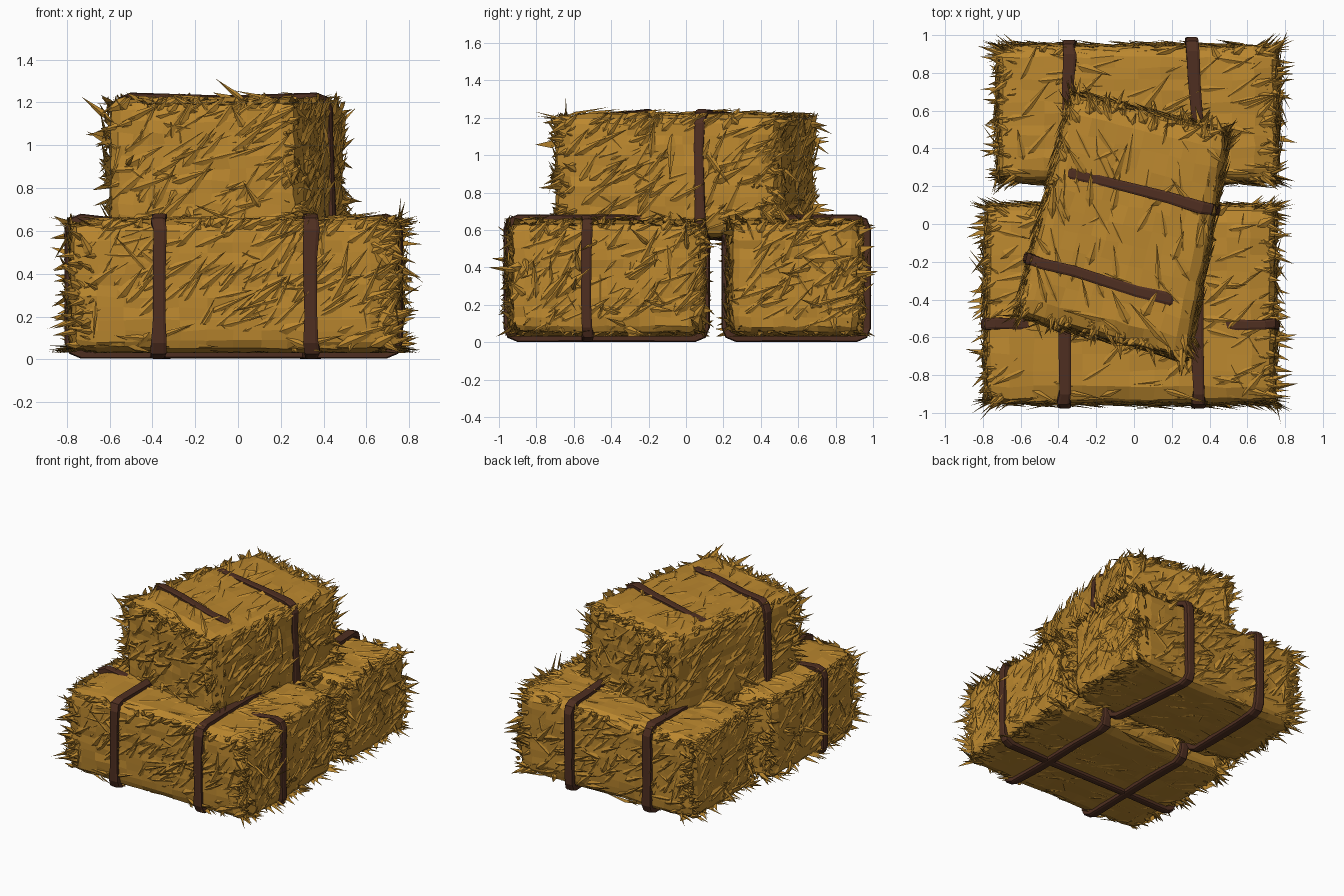
import bpy, bmesh, math, random
from mathutils import Vector, Matrix

if "Cube" in bpy.data.objects:
    bpy.data.objects.remove(bpy.data.objects["Cube"])

random.seed(7)
U = random.uniform


def material(name, rgb):
    m = bpy.data.materials.new(name)
    m.diffuse_color = (*rgb, 1)
    m.use_nodes = True
    m.node_tree.nodes["Principled BSDF"].inputs["Base Color"].default_value = m.diffuse_color
    return m


STRAW = material("golden straw", (0.50, 0.245, 0.028))
LEATHER = material("dark brown strap", (0.078, 0.028, 0.015))


def finish(bm, name, mat, M, floor=None):
    bmesh.ops.recalc_face_normals(bm, faces=bm.faces)
    bm.transform(M)
    if floor is not None:
        for v in bm.verts:
            v.co.z = max(v.co.z, floor)
    me = bpy.data.meshes.new(name)
    bm.to_mesh(me)
    bm.free()
    me.materials.append(mat)
    ob = bpy.data.objects.new(name, me)
    bpy.context.collection.objects.link(ob)
    return ob


def blade(bm, base, direction, normal, length, width):
    """Straw stalk: a long double pyramid with a triangular section."""
    d = direction.normalized()
    s = d.cross(normal)
    if s.length < 0.05:
        s = d.orthogonal()
    s.normalize()
    n = s.cross(d).normalized()
    mid = base + d * length * U(0.25, 0.4)
    ring = [bm.verts.new(mid + s * width / 2), bm.verts.new(mid - s * width / 2),
            bm.verts.new(mid + n * width * 0.28)]
    a, b = bm.verts.new(base), bm.verts.new(base + d * length)
    for i in range(3):
        p, q = ring[i], ring[(i + 1) % 3]
        bm.faces.new((a, p, q))
        bm.faces.new((b, q, p))


def bale(name, M, half, floor=None, flare=0.0):
    """Rounded lumpy block, long axis on local x, covered with stalks."""
    h = Vector(half)
    bm = bmesh.new()
    bmesh.ops.create_cube(bm, size=2)
    bmesh.ops.subdivide_edges(bm, edges=bm.edges[:], cuts=11, use_grid_fill=True)
    r = 0.085
    for v in bm.verts:
        p = Vector([v.co[i] * h[i] for i in range(3)])
        c = Vector([max(-h[i] + r, min(h[i] - r, p[i])) for i in range(3)])
        v.co = c + (p - c).normalized() * r + Vector((U(-1, 1), U(-1, 1), U(-1, 1))) * 0.007

    up = Vector((0, 0, 1))
    # stalks lying on the six faces, slanting up to the right on the sides
    for axis in range(3):
        for sign in (-1, 1):
            n = Vector((0, 0, 0))
            n[axis] = sign
            t1 = up.cross(n) if axis < 2 else Vector((1, 0, 0))
            t2 = n.cross(t1)
            i, j = [k for k in range(3) if k != axis]
            count = int(h[i] * h[j] * 4 * (200 if axis < 2 else 80))
            for _ in range(count):
                p = n * h[axis]
                p[i], p[j] = U(-0.95, 0.95) * h[i], U(-0.95, 0.95) * h[j]
                ang = U(0.2, 1.15) if axis < 2 else U(-0.3, 0.9)
                if random.random() < 0.12:
                    ang = U(0, 6.28)
                L = U(0.13, 0.3)
                d = t1 * math.cos(ang) + t2 * math.sin(ang)
                # stay on the face: shorten stalks that would overrun its edge
                for k in (i, j):
                    room = h[k] + 0.01 - p[k] * (1 if d[k] > 0 else -1)
                    if abs(d[k]) * L > room:
                        L = max(0.06, room / abs(d[k]))
                blade(bm, p - n * 0.014, d + n * U(0.06, 0.18), n, L, U(0.025, 0.055))

    # bristles around the rims of both end faces
    for sx in (-1, 1):
        for axis, other in ((1, 2), (2, 1)):
            for sign in (-1, 1):
                for _ in range(int(h[other] * 2 * 75)):
                    n = Vector((0, 0, 0))
                    n[axis] = sign
                    p = Vector((sx * (h.x - U(0.04, 0.17)), 0, 0))
                    p[axis] = sign * (h[axis] - 0.035)
                    p[other] = U(-1, 1) * (h[other] - 0.03)
                    d = Vector((sx * U(0.3, 1.0), 0, 0)) + n * U(0.0, 0.5 if axis == 1 else 0.2)
                    d[other] += U(-0.5, 0.5)
                    p -= d.normalized() * 0.02
                    blade(bm, p, d, n, U(0.09, 0.19), U(0.025, 0.045))
        # loose ends poking out of the end face
        for _ in range(int(h.y * h.z * 4 * 60)):
            p = Vector((sx * (h.x - 0.02), U(-0.9, 0.9) * h.y, U(-0.9, 0.9) * h.z))
            blade(bm, p, Vector((sx * U(0.08, 0.35), U(-1, 1), U(-0.6, 1))),
                  Vector((sx, 0, 0)), U(0.1, 0.2), U(0.025, 0.045))

    # stalks running along the four long edges
    for sy in (-1, 1):
        for sz in (-1, 1):
            for _ in range(int(h.x * 2 * 50)):
                p = Vector((U(-0.95, 0.95) * h.x, sy * (h.y - 0.035), sz * (h.z - 0.035)))
                d = Vector((random.choice((-1, 1)) * U(0.4, 1), sy * U(-0.4, 0.2), sz * U(-0.4, 0.15)))
                blade(bm, p, d, Vector((0, sy, sz)), U(0.09, 0.18), U(0.022, 0.042))
    # widen one side toward one end
    for v in bm.verts:
        if v.co.y < 0:
            v.co.y += flare * v.co.y / h.y * (h.x - v.co.x) / (2 * h.x)
    return finish(bm, name, STRAW, M, floor)


def strap(name, M, axis, pos, hu, hv, shift=0.0, roll=0.0, skew=0.0, sag=0.0, width=0.066):
    """Closed band around a bale; axis is the local direction across the band."""
    pts, r = [], 0.075
    for k, (su, sv) in enumerate(((1, 1), (-1, 1), (-1, -1), (1, -1))):
        for s in range(3):
            a = math.radians(90 * k + 45 * s)
            pts.append((su * (hu - r) + r * math.cos(a), sv * (hv - r) + r * math.sin(a)))
        # two wobbling points along each straight run
        for t in (-0.4, 0.4):
            pts.append([(-t * hu, hv - sag), (-hu, -t * hv), (t * hu, -hv), (hu, t * hv)][k])
    bm = bmesh.new()
    rings = []
    R = Matrix.Rotation(roll, 2)
    for u, v in pts:
        out = Vector((u / hu, v / hv))
        out = Vector((out.x if abs(out.x) > 0.8 else 0, out.y if abs(out.y) > 0.8 else 0))
        out.normalize()
        w, wob = width / 2 * U(0.85, 1.15), U(-0.008, 0.008)
        ring = []
        for side, depth in ((-1, 0.04), (-1, 0.006), (-0.6, 0), (0.6, 0), (1, 0.006), (1, 0.04)):
            q = R @ (Vector((u, v)) - out * depth)
            off = pos + wob + side * w + skew * u
            co = (off, q.x + shift, q.y) if axis == 'x' else (q.x + shift, off, q.y)
            ring.append(bm.verts.new(co))
        rings.append(ring)
    m = len(rings)
    for i in range(m):
        a, b = rings[i], rings[(i + 1) % m]
        for j in range(6):
            bm.faces.new((a[j], a[(j + 1) % 6], b[(j + 1) % 6], b[j]))
    return finish(bm, name, LEATHER, M, 0.0)


# front bottom bale with two bands and one lengthwise band
F = Matrix.Translation((-0.02, -0.425, 0.342))
bale("front_bale", F, (0.765, 0.525, 0.312), 0.03)
strap("front_bale_strap_left", F, 'x', -0.35, 0.552, 0.34)
strap("front_bale_strap_right", F, 'x', 0.36, 0.552, 0.34)
strap("front_bale_long_strap", F, 'y', -0.105, 0.79, 0.338, sag=0.045, width=0.055)

# back bottom bale with two bands
B = Matrix.Translation((0.02, 0.585, 0.342))
bale("back_bale", B, (0.74, 0.36, 0.312), 0.03)
strap("back_bale_strap_left", B, 'x', -0.365, 0.39, 0.34)
strap("back_bale_strap_right", B, 'x', 0.315, 0.40, 0.34, shift=0.005, skew=-0.08)

# top bale, turned and settled into the lower ones, with two partly sunken bands
T = Matrix.Translation((-0.06, 0.0, 0.89)) @ Matrix.Rotation(math.radians(76), 4, 'Z')
bale("top_bale", T, (0.61, 0.43, 0.33), flare=0.08)
strap("top_bale_strap_back", T, 'x', 0.19, 0.435, 0.345, shift=-0.04, roll=-0.03, width=0.06)
strap("top_bale_strap_front", T, 'x', -0.315, 0.435, 0.345, shift=0.025, roll=0.03, skew=0.04, width=0.06)
